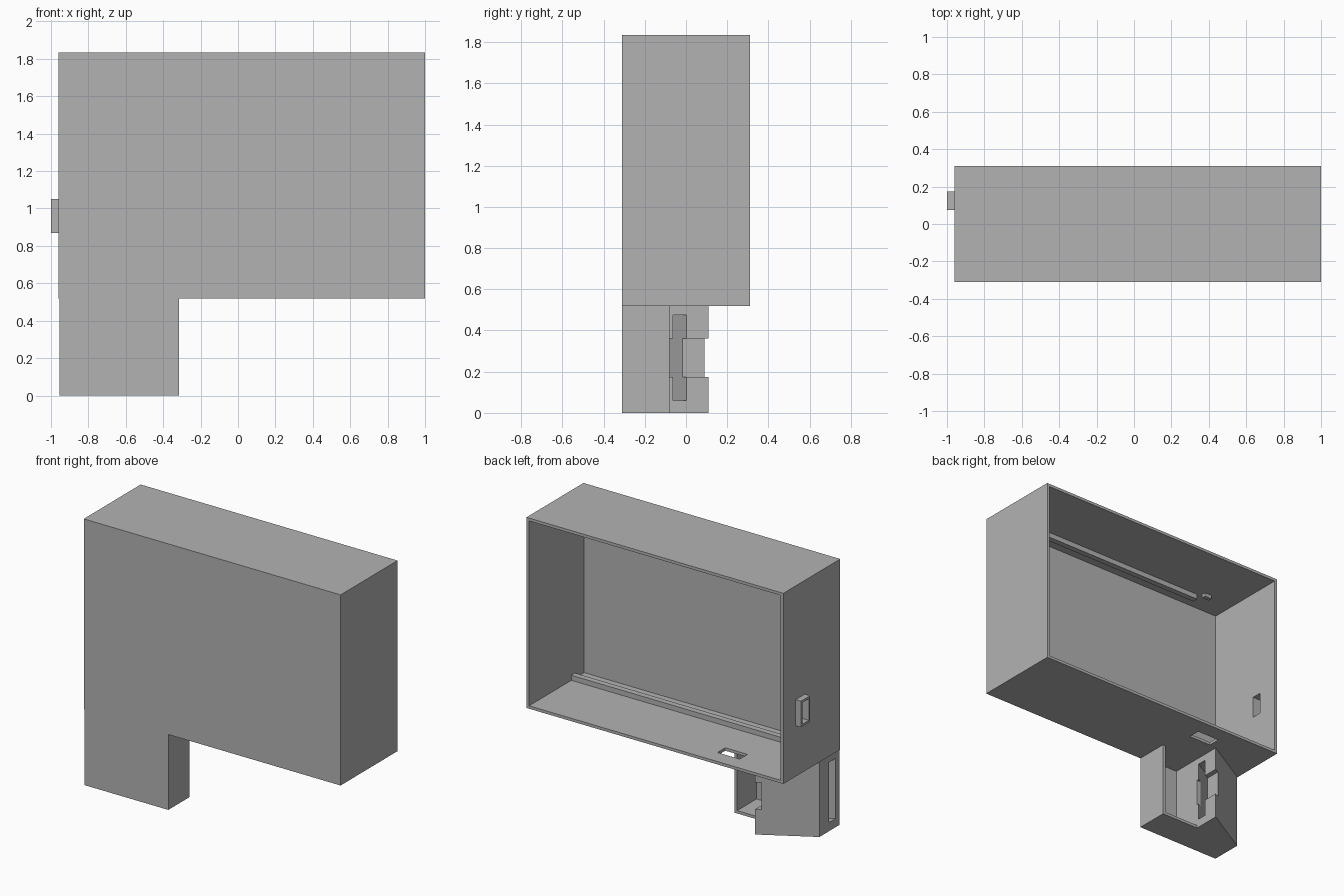
import bpy
import bmesh

cube = bpy.data.objects.get("Cube")
if cube:
    bpy.data.objects.remove(cube, do_unlink=True)

grey = bpy.data.materials.new("mid_grey")
grey.use_nodes = True
grey.diffuse_color = (0.45, 0.45, 0.45, 1)
grey.node_tree.nodes["Principled BSDF"].inputs["Base Color"].default_value = (0.45, 0.45, 0.45, 1)


def prism(name, outline, z0, z1):
    """Extrude a plan outline from z0 up to z1."""
    bm = bmesh.new()
    face = bm.faces.new([bm.verts.new((x, y, z0)) for x, y in outline])
    top = bmesh.ops.extrude_face_region(bm, geom=[face])["geom"]
    verts = [v for v in top if isinstance(v, bmesh.types.BMVert)]
    bmesh.ops.translate(bm, verts=verts, vec=(0, 0, z1 - z0))
    bmesh.ops.recalc_face_normals(bm, faces=bm.faces)
    mesh = bpy.data.meshes.new(name)
    bm.to_mesh(mesh)
    bm.free()
    mesh.materials.append(grey)
    obj = bpy.data.objects.new(name, mesh)
    bpy.context.collection.objects.link(obj)
    return obj


def box(name, x, y, z):
    outline = [(x[0], y[0]), (x[1], y[0]), (x[1], y[1]), (x[0], y[1])]
    return prism(name, outline, *z)


def cut(obj, *cutters):
    """Subtract the cutters, bake the result and remove them."""
    for cutter in cutters:
        cutter.hide_render = True
        mod = obj.modifiers.new("cut", "BOOLEAN")
        mod.operation = "DIFFERENCE"
        mod.solver = "EXACT"
        mod.object = cutter
    bpy.context.view_layer.update()
    graph = bpy.context.evaluated_depsgraph_get()
    baked = bpy.data.meshes.new_from_object(obj.evaluated_get(graph))
    obj.modifiers.clear()
    obj.data = baked
    for cutter in cutters:
        bpy.data.objects.remove(cutter, do_unlink=True)


T = 0.02                      # wall thickness
LEFT, RIGHT = 1.0, -0.96      # case sides
FRONT, BACK = -0.31, 0.31
BASE, TOP = 0.52, 1.835

# Open-backed case with a cable hole in the floor and a port in the side
case = box("case", (RIGHT, LEFT), (FRONT, BACK), (BASE, TOP))
cut(case,
    box("case_cutter", (RIGHT + T, LEFT - T), (FRONT + T, BACK + 0.1), (BASE + T, TOP - T)),
    box("floor_hole_cutter", (-0.55, -0.38), (0.115, 0.2), (BASE - 0.1, BASE + 0.1)),
    box("port_cutter", (RIGHT - 0.1, RIGHT + 0.1), (0.09, 0.16), (0.885, 1.035)))

# Side port collar
collar = box("port_collar", (-1.0, RIGHT), (0.075, 0.175), (0.87, 1.05))
cut(collar, box("collar_cutter", (-1.1, -0.9), (0.09, 0.16), (0.885, 1.035)))

# Retaining rails on floor and ceiling
box("floor_rail", (RIGHT + T, LEFT - T), (-0.19, -0.15), (BASE + T, BASE + T + 0.035))
box("ceiling_rail", (-0.665, LEFT - T), (-0.19, -0.15), (TOP - T - 0.035, TOP - T))
box("ceiling_tab", (-0.745, -0.69), (-0.13, -0.1), (TOP - T - 0.025, TOP - T))

# Grip block with a slanted back, a notch and an angled slot right through it
INNER = -0.605
grip = prism("grip_block", [(-0.955, FRONT), (INNER, FRONT), (INNER, 0.11), (-0.955, -0.09)], 0, BASE)
slope = 0.2 / 0.35


def slot_y(x):
    return -0.03 + slope * (x - INNER)


h = 0.033
ends = (-1.1, -0.5)
cut(grip,
    box("notch_cutter", (INNER - 0.035, INNER + 0.1), (-0.08, 0.3), (0.175, 0.36)),
    prism("slot_cutter", [(ends[0], slot_y(ends[0]) - h), (ends[1], slot_y(ends[1]) - h),
                          (ends[1], slot_y(ends[1]) + h), (ends[0], slot_y(ends[0]) + h)], 0.06, 0.475))

# Open-backed pocket beside the grip block
pocket = box("grip_pocket", (INNER, -0.315), (FRONT, -0.08), (0, BASE))
cut(pocket, box("pocket_cutter", (INNER - 0.1, -0.315 - T), (FRONT + T, 0.1), (T, BASE + 0.1)))
